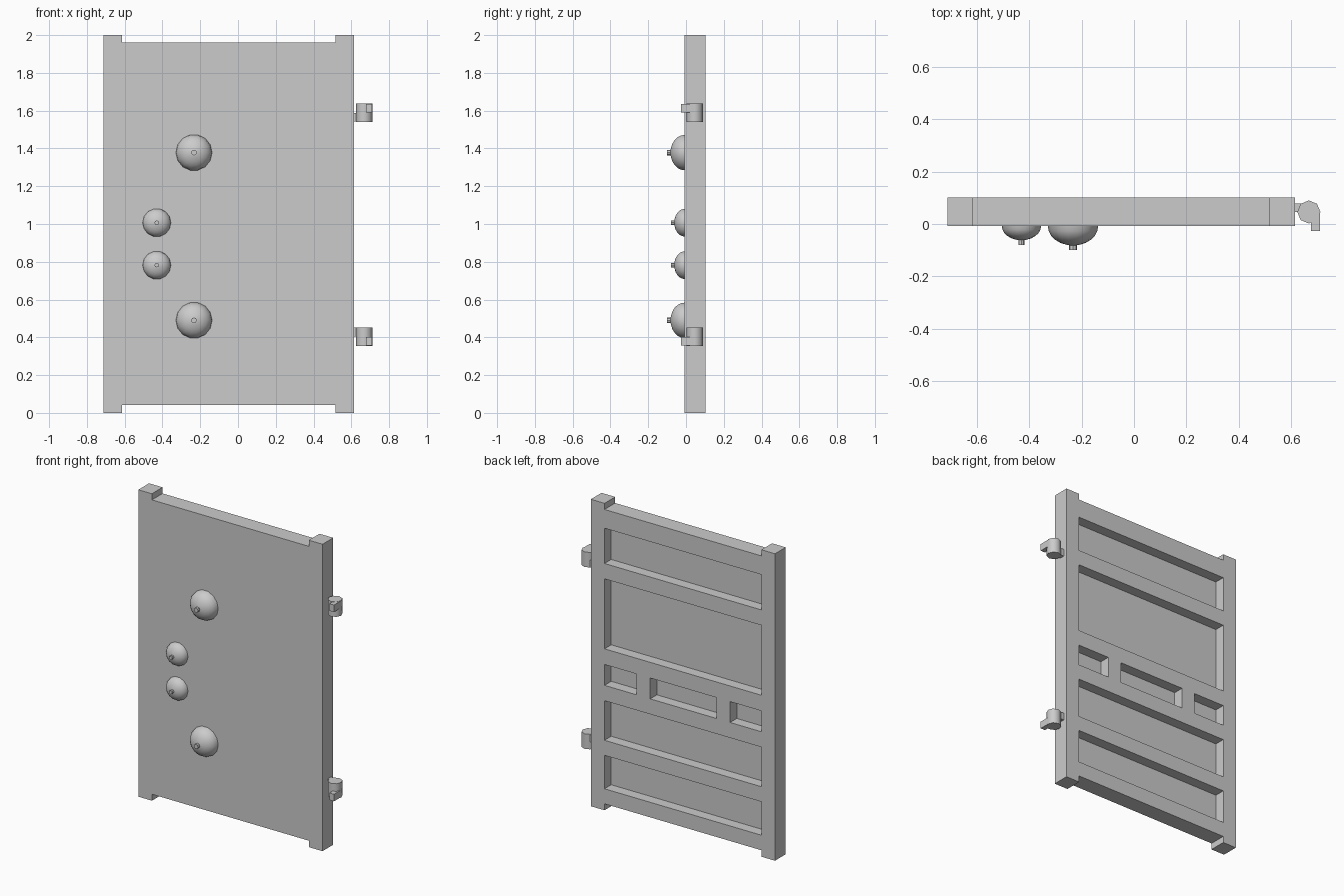
import bpy
import bmesh
import math
from mathutils import Matrix

if "Cube" in bpy.data.objects:
    bpy.data.objects.remove(bpy.data.objects["Cube"])

Y0, Y1 = -0.008, 0.102        # door front and back faces
XL, XR = -0.713, 0.615        # outer door edges
IL, IR = -0.615, 0.516        # inner edges of the stiles


def finish(name, bm, smooth=None):
    bmesh.ops.recalc_face_normals(bm, faces=bm.faces)
    mesh = bpy.data.meshes.new(name)
    bm.to_mesh(mesh)
    bm.free()
    obj = bpy.data.objects.new(name, mesh)
    bpy.context.collection.objects.link(obj)
    if smooth:
        bpy.ops.object.select_all(action='DESELECT')
        obj.select_set(True)
        bpy.context.view_layer.objects.active = obj
        bpy.ops.object.shade_smooth_by_angle(angle=math.radians(smooth))
    return obj


def box(name, x0, x1, y0, y1, z0, z1):
    bm = bmesh.new()
    bmesh.ops.create_cube(bm, size=1)
    for v in bm.verts:
        v.co.x = x1 if v.co.x > 0 else x0
        v.co.y = y1 if v.co.y > 0 else y0
        v.co.z = z1 if v.co.z > 0 else z0
    return finish(name, bm)


def lathe(name, profile, sides, x, z):
    """Spin (radius, y) points around a y axis through x, z."""
    bm = bmesh.new()
    rings = [[bm.verts.new((x + r * math.cos(2 * math.pi * i / sides), y,
                            z + r * math.sin(2 * math.pi * i / sides)))
              for i in range(sides)] for r, y in profile]
    for a, b in zip(rings, rings[1:]):
        for i in range(sides):
            j = (i + 1) % sides
            bm.faces.new((a[i], a[j], b[j], b[i]))
    bm.faces.new(rings[0])
    bm.faces.new(rings[-1])
    return finish(name, bm, 40)


# Front board, recessed as seen from the back
box("front_board", IL, IR, Y0, 0.033, 0.042, 1.96)

# Upright stiles
box("left_stile", XL, IL, Y0, Y1, 0, 2)
box("right_stile", IR, XR, Y0, Y1, 0, 2)

# Cross rails on the back
for z0, z1 in ((0.042, 0.14), (0.358, 0.456), (0.714, 0.814),
               (0.95, 1.052), (1.508, 1.608), (1.838, 1.96)):
    box("cross_rail", IL, IR, 0.033, Y1, z0, z1)

# Short uprights in the middle row
for x0, x1 in ((-0.389, -0.292), (0.187, 0.287)):
    box("middle_upright", x0, x1, 0.033, Y1, 0.814, 0.95)

# Domed studs with small tips
for x, z, r, depth, tip_r in ((-0.233, 1.378, 0.096, 0.074, 0.015),
                              (-0.233, 0.490, 0.096, 0.074, 0.015),
                              (-0.430, 1.007, 0.075, 0.054, 0.012),
                              (-0.430, 0.782, 0.075, 0.054, 0.012)):
    dome = [(r * math.cos(a), Y0 - depth * math.sin(a))
            for a in (math.radians(15 * k) for k in range(6))]
    dome.append((tip_r * 0.8, Y0 - depth))
    lathe("dome_stud", dome, 14, x, z)
    end = Y0 - depth - 0.018
    lathe("stud_tip", [(tip_r, Y0 - depth + 0.015), (tip_r, end)], 8, x, z)


# Hinges: barrel, leaf to the door, and tab pointing forward (mirrored in z)
def hinge(prefix, zc, up):
    bm = bmesh.new()
    bmesh.ops.create_cone(bm, cap_ends=True, segments=8, radius1=0.044,
                          radius2=0.044, depth=0.098,
                          matrix=Matrix.Translation((0.668, 0.046, zc)))
    finish(prefix + "_hinge_barrel", bm, 50)
    tab = sorted((zc + 0.001 * up, zc + 0.047 * up))
    leaf = sorted((zc - 0.001 * up, zc - 0.047 * up))
    box(prefix + "_hinge_tab", 0.677, 0.710, -0.026, 0.046, *tab)
    box(prefix + "_hinge_leaf", 0.614, 0.668, 0.046, 0.078, *leaf)


hinge("upper", 1.589, 1)
hinge("lower", 0.404, -1)
